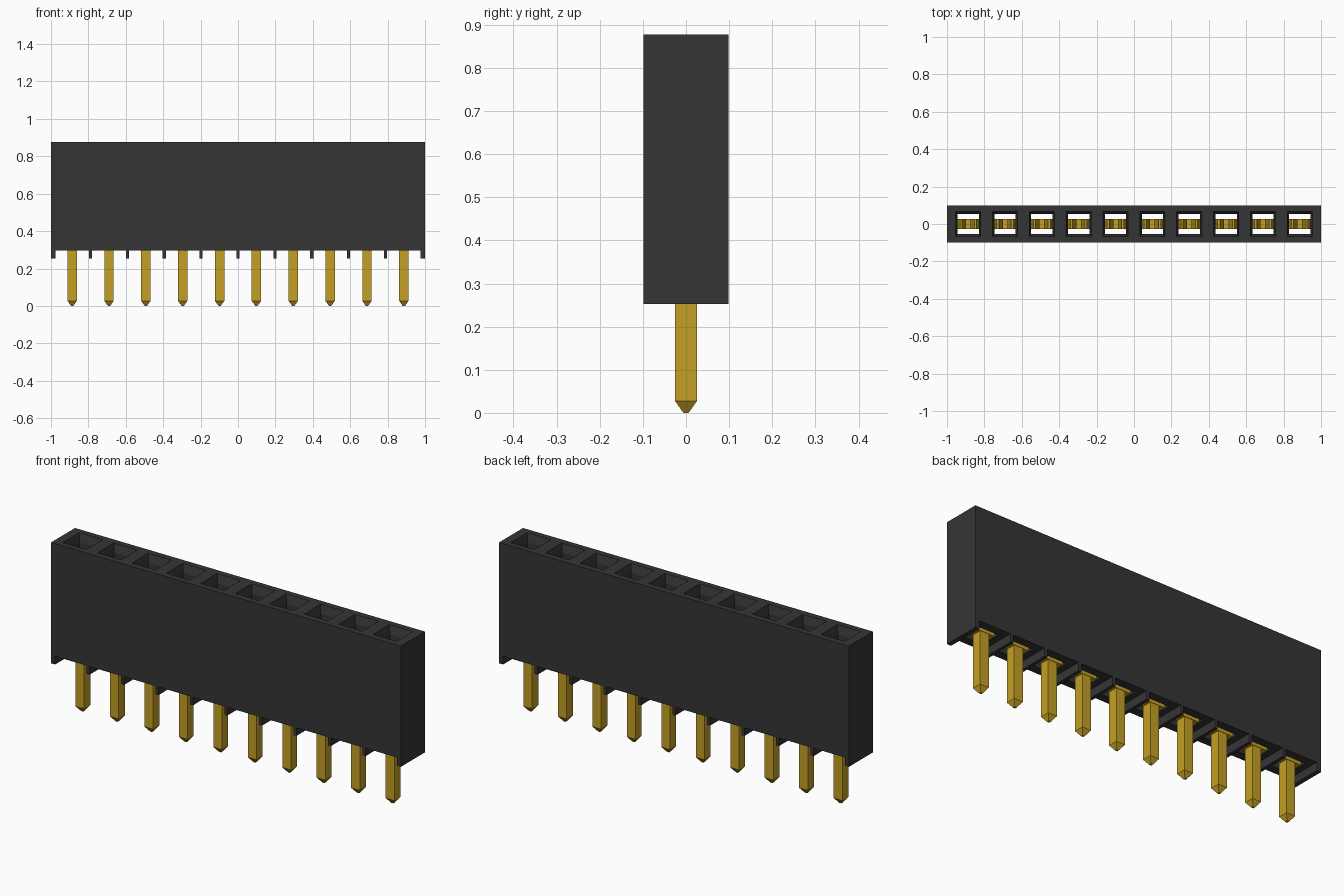
import bpy
import bmesh

cube = bpy.data.objects.get("Cube")
if cube:
    bpy.data.objects.remove(cube, do_unlink=True)

COUNT, PITCH = 10, 0.197
TOP, FLOOR, FOOT = 0.877, 0.295, 0.253
CENTRES = [(i - (COUNT - 1) / 2) * PITCH for i in range(COUNT)]


def material(name, rgb):
    m = bpy.data.materials.new(name)
    m.use_nodes = True
    m.diffuse_color = (*rgb, 1)
    m.node_tree.nodes["Principled BSDF"].inputs["Base Color"].default_value = (*rgb, 1)
    return m


BLACK = material("black plastic", (0.036, 0.036, 0.036))
GOLD = material("gold metal", (0.55, 0.35, 0.018))


def loft(bm, rings, x=0):
    """Closed rectangular column through (z, half width, half depth) rings."""
    loops = [[bm.verts.new((x + sx * hx, sy * hy, z))
              for sx, sy in ((-1, -1), (1, -1), (1, 1), (-1, 1))]
             for z, hx, hy in rings]
    for a, b in zip(loops, loops[1:]):
        for i in range(4):
            j = (i + 1) % 4
            bm.faces.new((a[i], a[j], b[j], b[i]))
    bm.faces.new(loops[0][::-1])
    bm.faces.new(loops[-1])


def extrude_profile(bm, points, half_depth, x=0):
    """Extrude an x-z outline along y."""
    face = bm.faces.new([bm.verts.new((x + px, -half_depth, z)) for px, z in points])
    new = bmesh.ops.extrude_face_region(bm, geom=[face])["geom"]
    verts = [v for v in new if isinstance(v, bmesh.types.BMVert)]
    bmesh.ops.translate(bm, verts=verts, vec=(0, 2 * half_depth, 0))


def make_object(name, bm, mat):
    bmesh.ops.recalc_face_normals(bm, faces=bm.faces)
    mesh = bpy.data.meshes.new(name)
    bm.to_mesh(mesh)
    bm.free()
    mesh.materials.append(mat)
    ob = bpy.data.objects.new(name, mesh)
    bpy.context.collection.objects.link(ob)
    return ob


# Housing block
bm = bmesh.new()
loft(bm, [(FOOT, 1, 0.098), (TOP, 1, 0.098)])
housing = make_object("housing", bm, BLACK)

# Notches that leave thin standoff ribs, and funnelled through-sockets
notches, sockets = bmesh.new(), bmesh.new()
for x in CENTRES:
    loft(notches, [(0.2, 0.09, 0.2), (FLOOR, 0.09, 0.2)], x)
    loft(sockets, [(0.2, 0.057, 0.054), (0.835, 0.057, 0.054),
                   (TOP, 0.067, 0.067), (0.92, 0.077, 0.08)], x)

bpy.context.view_layer.objects.active = housing
for name, cutter_bm in (("notch_cutter", notches), ("socket_cutter", sockets)):
    cutter = make_object(name, cutter_bm, BLACK)
    cutter.hide_render = True
    mod = housing.modifiers.new(name, "BOOLEAN")
    mod.operation = "DIFFERENCE"
    mod.solver = "EXACT"
    mod.object = cutter
    bpy.ops.object.modifier_apply(modifier=mod.name)
    bpy.data.objects.remove(cutter, do_unlink=True)

# Forked spring contact outline: right half, mirrored for the left
right = [(0.057, 0.3), (0.057, 0.4), (0.026, 0.68), (0.045, 0.78),
         (0.033, 0.78), (0.012, 0.68), (0.042, 0.4), (0.042, 0.34)]
fork = right + [(-px, z) for px, z in reversed(right)]

for i, x in enumerate(CENTRES, 1):
    bm = bmesh.new()
    loft(bm, [(0, 0.006, 0.006), (0.027, 0.025, 0.025), (0.32, 0.025, 0.025)], x)
    make_object(f"pin_{i}", bm, GOLD)
    bm = bmesh.new()
    extrude_profile(bm, fork, 0.027, x)
    make_object(f"spring_contact_{i}", bm, GOLD)
